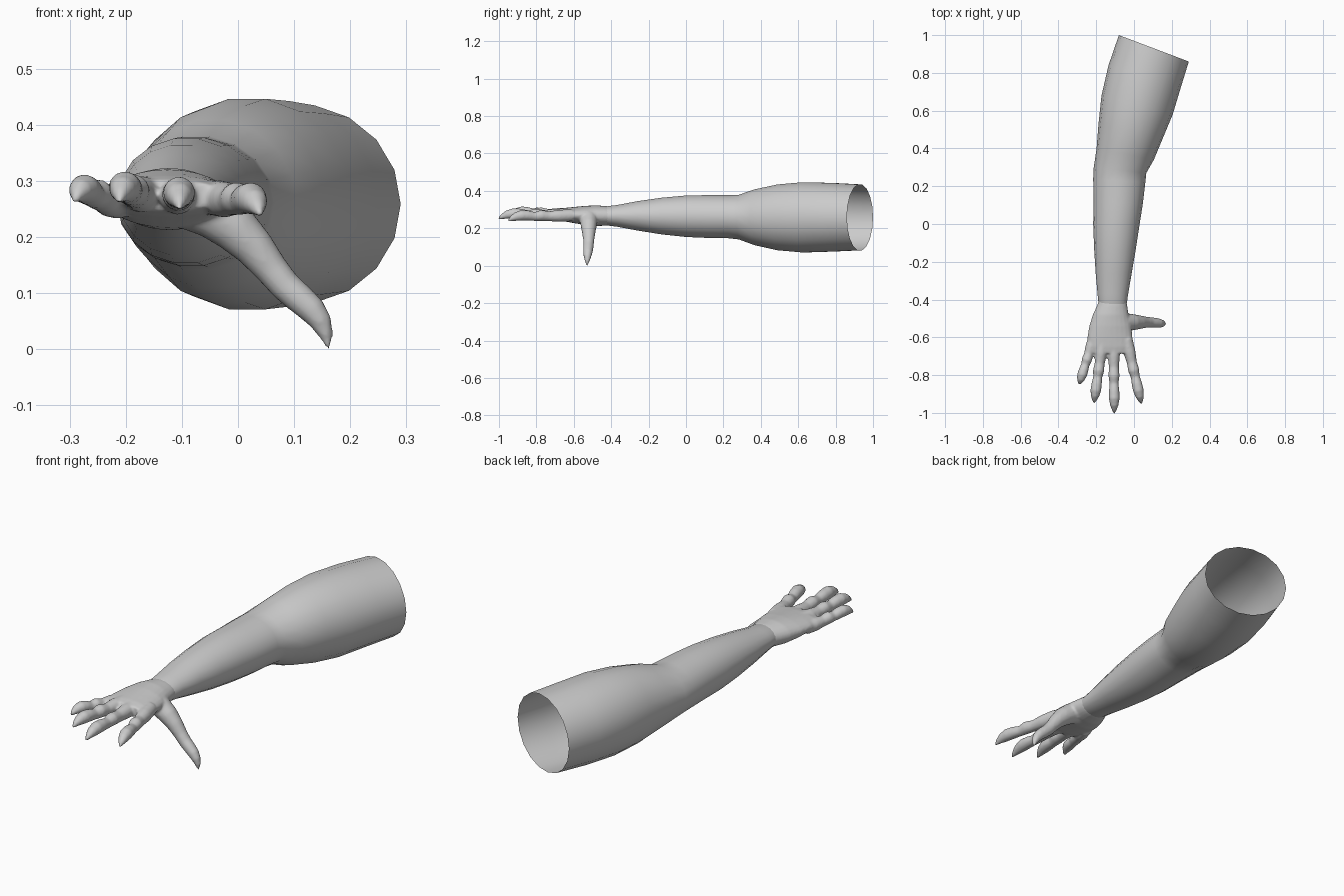
import bpy, bmesh, math
from mathutils import Vector as V

if "Cube" in bpy.data.objects:
    bpy.data.objects.remove(bpy.data.objects["Cube"])


def loft(bm, rings, n, caps=True):
    """Skin elliptical rings given as (centre, half axis u, half axis v)."""
    loops = []
    for c, u, v in rings:
        loops.append([bm.verts.new(c + u * math.cos(2 * math.pi * i / n)
                                   + v * math.sin(2 * math.pi * i / n)) for i in range(n)])
    for a, b in zip(loops, loops[1:]):
        for i in range(n):
            j = (i + 1) % n
            bm.faces.new((a[i], a[j], b[j], b[i]))
    if caps:
        bm.faces.new(loops[0])
        bm.faces.new(loops[-1])


def slices(rows):
    """Rows of left x, left y, right x, right y, low z, high z."""
    out = []
    for lx, ly, rx, ry, lo, hi in rows:
        a, b = V((lx, ly, 0)), V((rx, ry, 0))
        out.append(((a + b) / 2 + V((0, 0, (lo + hi) / 2)), (b - a) / 2, V((0, 0, (hi - lo) / 2))))
    return out


def tube(bm, pts, n=16):
    """Round tube along points (x, y, z, radius)."""
    p = [V(q[:3]) for q in pts]
    rings = []
    for i, q in enumerate(pts):
        t = (p[min(i + 1, len(p) - 1)] - p[max(i - 1, 0)]).normalized()
        ref = V((0, 0, 1)) if abs(t.y) > 0.7 else V((0, 1, 0))
        u = t.cross(ref).normalized()
        rings.append((p[i], u * q[3], u.cross(t) * q[3]))
    loft(bm, rings, n)


def finger(bm, base, tip, r):
    prof = [(0, 1.2, 0), (.2, 1.2, .003), (.36, .98, .006), (.48, 1.1, .014), (.58, .88, .012),
            (.69, 1.02, .02), (.79, 1.06, .024), (.88, .85, .02), (.95, .5, .011), (1, .14, 0)]
    a, b = V(base), V(tip)
    tube(bm, [(*(a.lerp(b, t) + V((0, 0, dz))), r * s) for t, s, dz in prof])


def make(name, bm):
    bmesh.ops.recalc_face_normals(bm, faces=bm.faces)
    me = bpy.data.meshes.new(name)
    bm.to_mesh(me)
    bm.free()
    ob = bpy.data.objects.new(name, me)
    bpy.context.collection.objects.link(ob)
    bpy.context.view_layer.objects.active = ob
    bpy.ops.object.select_all(action='DESELECT')
    ob.select_set(True)
    bpy.ops.object.shade_smooth_by_angle(angle=math.radians(60))
    return ob


# Arm: open tube from shoulder to wrist
bm = bmesh.new()
loft(bm, slices([
    (-.08, 1.0, .29, .86, .08, .437),
    (-.135, .84, .25, .73, .073, .445),
    (-.172, .68, .205, .58, .068, .449),
    (-.188, .53, .155, .46, .08, .437),
    (-.198, .40, .105, .34, .108, .41),
    (-.213, .30, .065, .27, .139, .381),
    (-.216, .24, .06, .22, .145, .379),
    (-.214, .12, .047, .11, .147, .379),
    (-.216, 0, .03, 0, .152, .377),
    (-.211, -.13, .01, -.13, .166, .365),
    (-.203, -.26, -.012, -.26, .187, .346),
    (-.193, -.37, -.031, -.37, .208, .325),
    (-.188, -.42, -.038, -.42, .214, .319),
    (-.180, -.46, -.048, -.46, .226, .307)]), 18, caps=False)
make("arm", bm)

# Hand: palm, fingers and thumb fused into one skin
bm = bmesh.new()
loft(bm, slices([
    (-.182, -.39, -.044, -.39, .22, .312),
    (-.195, -.43, -.036, -.43, .214, .319),
    (-.218, -.48, -.028, -.48, .212, .323),
    (-.237, -.54, -.014, -.54, .217, .320),
    (-.247, -.60, -.008, -.60, .228, .314),
    (-.245, -.65, -.006, -.65, .237, .309),
    (-.225, -.685, -.025, -.685, .246, .302)]), 24)
finger(bm, (-.212, -.60, .262), (-.291, -.85, .262), .025)
finger(bm, (-.165, -.62, .276), (-.212, -.948, .262), .027)
finger(bm, (-.108, -.62, .274), (-.104, -1.003, .250), .027)
finger(bm, (-.040, -.61, .270), (.040, -.952, .238), .027)

# Thumb with hooked claw
tube(bm, [(-.10, -.515, .262, .045), (-.045, -.52, .245, .048), (-.005, -.52, .215, .043),
          (.03, -.52, .180, .036), (.06, -.52, .142, .030), (.085, -.521, .112, .028),
          (.11, -.523, .090, .027), (.132, -.525, .070, .025), (.148, -.527, .048, .020),
          (.158, -.528, .022, .012), (.161, -.53, 0, .003)])
hand = make("hand", bm)
m = hand.modifiers.new("fuse", 'REMESH')
m.mode = 'VOXEL'
m.voxel_size = .006
m.use_smooth_shade = True
m = hand.modifiers.new("soften", 'SMOOTH')
m.factor = .5
m.iterations = 4
